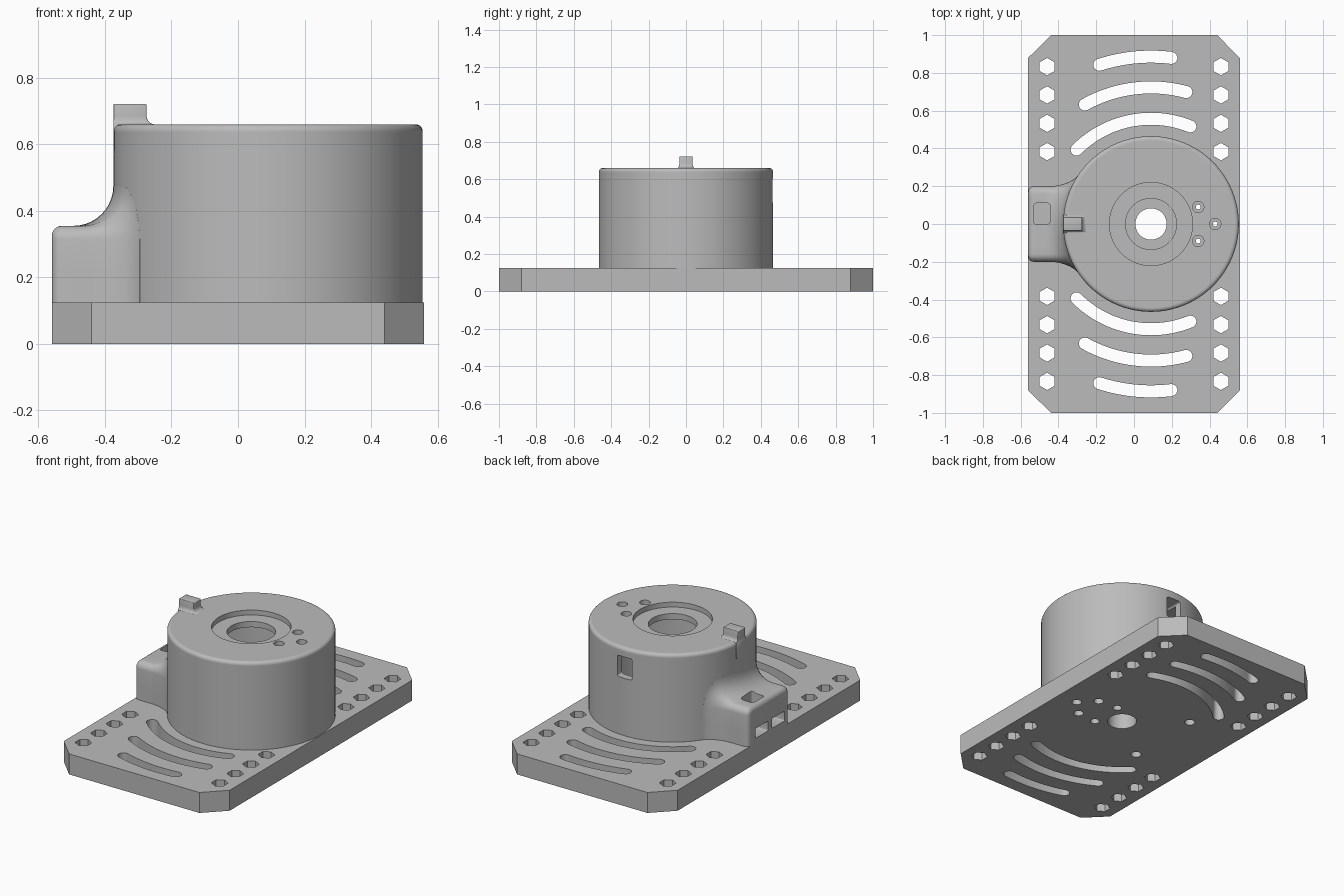
import bpy
import bmesh
from math import sin, cos, pi, sqrt, radians

cube = bpy.data.objects.get("Cube")
if cube:
    bpy.data.objects.remove(cube, do_unlink=True)

grey = bpy.data.materials.new("light_grey")
grey.use_nodes = True
colour = (0.5, 0.5, 0.5, 1)
grey.diffuse_color = colour
grey.node_tree.nodes["Principled BSDF"].inputs["Base Color"].default_value = colour

CX = 0.09            # housing axis
RAD = 0.465          # housing radius
PLATE_TOP = 0.125


def loft(bm, loops, wrap=False):
    """Skin closed loops of equal length; cap the ends or wrap around."""
    rings = [[bm.verts.new(p) for p in loop] for loop in loops]
    n = len(rings[0])
    pairs = list(zip(rings, rings[1:]))
    if wrap:
        pairs.append((rings[-1], rings[0]))
    else:
        bm.faces.new(rings[0][::-1])
        bm.faces.new(rings[-1])
    for a, b in pairs:
        for i in range(n):
            j = (i + 1) % n
            bm.faces.new((a[i], a[j], b[j], b[i]))


def prism(bm, pts, lo, hi, axis="z"):
    place = {"z": lambda u, v, w: (u, v, w),
             "y": lambda u, v, w: (u, w, v),
             "x": lambda u, v, w: (w, u, v)}[axis]
    loft(bm, [[place(u, v, w) for u, v in pts] for w in (lo, hi)])


def circle(x, y, r, n=32, start=0.0):
    return [(x + r * cos(start + 2 * pi * i / n), y + r * sin(start + 2 * pi * i / n))
            for i in range(n)]


def rounded_rect(x0, x1, y0, y1, r):
    corners = [(x1 - r, y1 - r), (x0 + r, y1 - r), (x0 + r, y0 + r), (x1 - r, y0 + r)]
    return [(cx + r * cos(pi / 2 * (k + i / 4)), cy + r * sin(pi / 2 * (k + i / 4)))
            for k, (cx, cy) in enumerate(corners) for i in range(5)]


def arc_slot(radius, a0, a1, half, side):
    """Curved slot around the housing axis with round ends."""
    def at(r, a):
        return (CX + r * cos(a), side * r * sin(a))
    steps = [a0 + (a1 - a0) * i / 24 for i in range(25)]
    pts = [at(radius + half, a) for a in steps]
    for a, turn in ((a1, 0), (a0, pi)):
        mx, my = at(radius, a)
        for i in range(1, 8):
            t = a + turn + pi * i / 8
            pts.append((mx + half * cos(t), my + side * half * sin(t)))
        if turn == 0:
            pts += [at(radius - half, s) for s in reversed(steps)]
    return pts


def make(name, bm, cutter=None, bevel=0.0):
    """Turn a bmesh into a finished object, cutting and bevelling it if asked."""
    def to_object(label, source):
        bmesh.ops.recalc_face_normals(source, faces=source.faces)
        mesh = bpy.data.meshes.new(label)
        source.to_mesh(mesh)
        source.free()
        mesh.materials.append(grey)
        obj = bpy.data.objects.new(label, mesh)
        bpy.context.collection.objects.link(obj)
        return obj
    obj = to_object(name, bm)
    tool = None
    if cutter:
        tool = to_object(name + "_cutter", cutter)
        tool.hide_render = True
        mod = obj.modifiers.new("cut", "BOOLEAN")
        mod.operation = "DIFFERENCE"
        mod.solver = "EXACT"
        mod.object = tool
    if bevel:
        mod = obj.modifiers.new("bevel", "BEVEL")
        mod.width = bevel
        mod.segments = 3
        mod.limit_method = "ANGLE"
        mod.angle_limit = radians(60)
    bpy.context.view_layer.update()
    graph = bpy.context.evaluated_depsgraph_get()
    result = bpy.data.meshes.new_from_object(obj.evaluated_get(graph))
    obj.modifiers.clear()
    obj.data = result
    if tool:
        bpy.data.objects.remove(tool, do_unlink=True)
    bpy.ops.object.select_all(action="DESELECT")
    obj.select_set(True)
    bpy.context.view_layer.objects.active = obj
    bpy.ops.object.shade_smooth_by_angle(angle=radians(30))
    return obj


SCREWS = [(0.34, 0.09), (0.34, -0.09), (0.43, 0)]

# Base plate with clipped corners
bm, cut = bmesh.new(), bmesh.new()
prism(bm, [(0.44, -1), (0.56, -0.88), (0.56, 0.88), (0.44, 1),
           (-0.44, 1), (-0.56, 0.88), (-0.56, -0.88), (-0.44, -1)], 0, PLATE_TOP)
for side in (1, -1):
    # Curved adjustment slots
    for radius, a0, a1 in ((0.557, 68, 135), (0.723, 75, 119), (0.886, 83, 108)):
        prism(cut, arc_slot(radius, radians(a0), radians(a1), 0.032, side), -0.1, 0.3)
    # Hexagonal edge holes
    for x in (-0.46, 0.46):
        for i in range(4):
            prism(cut, circle(x, side * (0.383 + 0.15 * i), 0.046, 6, pi / 2), -0.1, 0.3)
    # Fixing holes under the housing
    prism(cut, circle(0.21, side * 0.1, 0.026, 20), -0.1, 0.3)
    prism(cut, circle(-0.216, side * 0.24, 0.03, 20), -0.1, 0.3)
for x, y in SCREWS:
    prism(cut, circle(x, y, 0.028, 20), -0.1, 0.3)
prism(cut, circle(CX, 0, 0.083, 48), -0.1, 0.3)
make("base_plate", bm, cut)

# Round hollow housing, turned from a wall and lid profile
edge = 0.02
profile = [(0.42, 0.1), (RAD, 0.1), (RAD, 0.635)]
profile += [(RAD - edge + edge * cos(pi / 2 * i / 5), 0.64 + edge * sin(pi / 2 * i / 5))
            for i in range(6)]
profile += [(0.44, 0.66), (0.22, 0.66), (0.22, 0.63),
            (0.135, 0.63), (0.135, 0.595), (0.42, 0.595)]
bm, cut = bmesh.new(), bmesh.new()
loft(bm, [[(CX + r * cos(a), r * sin(a), z) for r, z in profile]
          for a in (2 * pi * i / 96 for i in range(96))], wrap=True)
# Stepped screw holes in the lid
for x, y in SCREWS:
    loft(cut, [[(u, v, z) for u, v in circle(x, y, r, 20)]
               for r, z in ((0.013, 0.55), (0.013, 0.63), (0.03, 0.63), (0.03, 0.7))])
# Rear window
prism(cut, rounded_rect(CX - 0.05, CX + 0.05, 0.475, 0.605, 0.012), 0.35, 0.6, "y")
make("housing", bm, cut)

# Connector box: an arched section that flares into the housing wall
half = [(0.2, PLATE_TOP, 1, 0), (0.2, 0.22, 1, 0)]
half += [(0.16 + 0.04 * cos(t), 0.315 + 0.04 * sin(t), cos(t), sin(t))
         for t in (pi / 2 * i / 6 for i in range(7))]
half += [(y, 0.355, 0, 1) for y in (0.12, 0.08, 0.04)]
arch = half + [(0, 0.355, 0, 1)] + [(-y, z, -ny, nz) for y, z, ny, nz in reversed(half)]


def wall_x(y):
    return CX - sqrt(RAD * RAD - y * y)


sections = []
front_r, flare = 0.03, 0.12
for i in range(6):
    t = pi / 2 * i / 5
    inset = front_r * (1 - sin(t))
    sections.append([(-0.56 + front_r * (1 - cos(t)), y - ny * inset, z - nz * inset)
                     for y, z, ny, nz in arch])
for i in range(11):
    t = pi / 2 * i / 10
    grow = flare * (1 - cos(t))
    sections.append([(wall_x(y + ny * grow / 2) - flare * (1 - sin(t)),
                      y + ny * grow / 2, z + nz * grow) for y, z, ny, nz in arch])
sections.append([(x + 0.03, y, z) for x, y, z in sections[-1]])
bm, cut = bmesh.new(), bmesh.new()
loft(bm, sections)
# Two side ports and a top opening
for y0, y1 in ((0.01, 0.13), (-0.15, -0.03)):
    prism(cut, rounded_rect(y0, y1, 0.155, 0.215, 0.006), -0.6, -0.47, "x")
prism(cut, rounded_rect(-0.53, -0.445, 0, 0.11, 0.012), 0.27, 0.45)
make("connector_box", bm, cut)

# Pointer tab on the lid, with a flared foot
bm = bmesh.new()
foot = [(0.56, 0.03)] + [(0.66 + 0.025 * (1 - cos(t)), 0.025 * (1 - sin(t)))
                         for t in (pi / 2 * i / 5 for i in range(6))] + [(0.722, 0)]
loft(bm, [[(-0.375, -0.035 - f / 2, z), (-0.275 + f, -0.035 - f / 2, z),
           (-0.275 + f, 0.035 + f / 2, z), (-0.375, 0.035 + f / 2, z)] for z, f in foot])
make("pointer_tab", bm, bevel=0.007)
